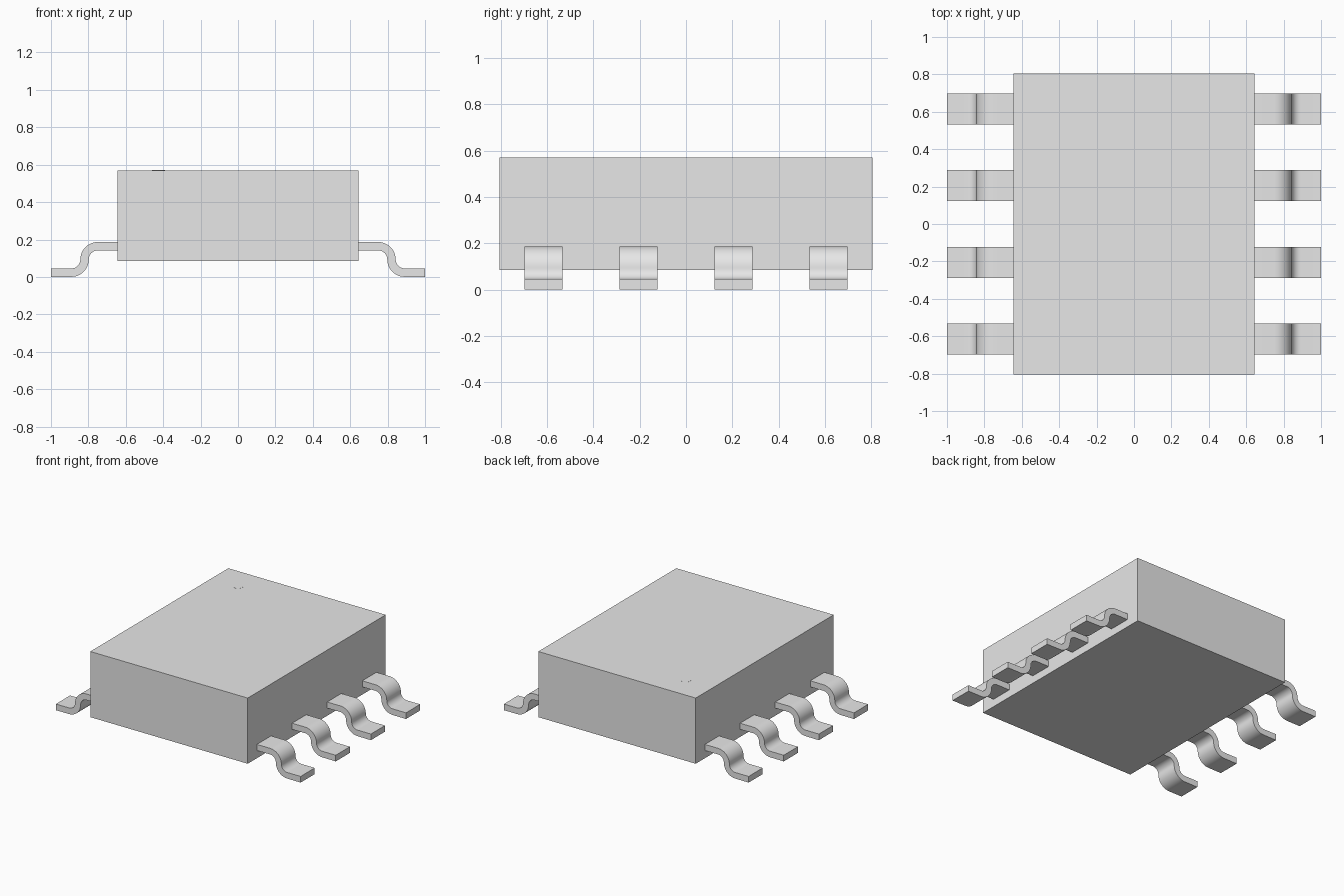
import bpy
import bmesh
from math import radians, cos, sin

cube = bpy.data.objects.get("Cube")
if cube:
    bpy.data.objects.remove(cube, do_unlink=True)

grey = bpy.data.materials.new("plain_grey")
grey.use_nodes = True
colour = (0.8, 0.8, 0.8, 1)
grey.diffuse_color = colour
grey.node_tree.nodes["Principled BSDF"].inputs["Base Color"].default_value = colour


def add_object(name, bm):
    bmesh.ops.recalc_face_normals(bm, faces=bm.faces)
    mesh = bpy.data.meshes.new(name)
    bm.to_mesh(mesh)
    bm.free()
    mesh.materials.append(grey)
    obj = bpy.data.objects.new(name, mesh)
    bpy.context.collection.objects.link(obj)
    return obj


def arc(cx, cz, r, start, end, steps=12):
    angles = [radians(start + (end - start) * i / steps) for i in range(steps + 1)]
    return [(cx + r * cos(a), cz + r * sin(a)) for a in angles]


# Package body
HALF_X, HALF_Y, BOTTOM, TOP = 0.643, 0.805, 0.085, 0.57
bm = bmesh.new()
bmesh.ops.create_cube(bm, size=1)
bmesh.ops.scale(bm, vec=(2 * HALF_X, 2 * HALF_Y, TOP - BOTTOM), verts=bm.verts)
bmesh.ops.translate(bm, vec=(0, 0, (TOP + BOTTOM) / 2), verts=bm.verts)
add_object("body", bm)

# Faint round marker in the top corner
bm = bmesh.new()
bmesh.ops.create_cone(bm, cap_ends=True, segments=24, radius1=0.035,
                      radius2=0.035, depth=0.001)
bmesh.ops.translate(bm, vec=(-0.425, 0.608, TOP), verts=bm.verts)
add_object("corner_marker", bm)

# S-shaped lead profile: upper edge outward, lower edge back
MID_Z, OUTER, INNER = 0.0935, 0.093, 0.048
UPPER_X, LOWER_X = 0.75, 0.891
profile = ([(HALF_X, MID_Z + OUTER)]
           + arc(UPPER_X, MID_Z, OUTER, 90, 0)
           + arc(LOWER_X, MID_Z, INNER, 180, 270)
           + [(1, MID_Z - INNER), (1, 0)]
           + arc(LOWER_X, MID_Z, OUTER, 270, 180)
           + arc(UPPER_X, MID_Z, INNER, 0, 90)
           + [(HALF_X, MID_Z + INNER)])


def add_lead(name, side, y, width=0.165):
    bm = bmesh.new()
    verts = [bm.verts.new((side * x, y - width / 2, max(z, 0))) for x, z in profile]
    face = bm.faces.new(verts)
    extruded = bmesh.ops.extrude_face_region(bm, geom=[face])["geom"]
    moved = [v for v in extruded if isinstance(v, bmesh.types.BMVert)]
    bmesh.ops.translate(bm, vec=(0, width, 0), verts=moved)
    obj = add_object(name, bm)
    bpy.ops.object.select_all(action="DESELECT")
    obj.select_set(True)
    bpy.context.view_layer.objects.active = obj
    bpy.ops.object.shade_smooth_by_angle(angle=radians(30))


# Four leads along each side
for side, label in ((1, "left"), (-1, "right")):
    for i in range(4):
        add_lead(f"{label}_lead_{i + 1}", side, (i - 1.5) * 0.41)
